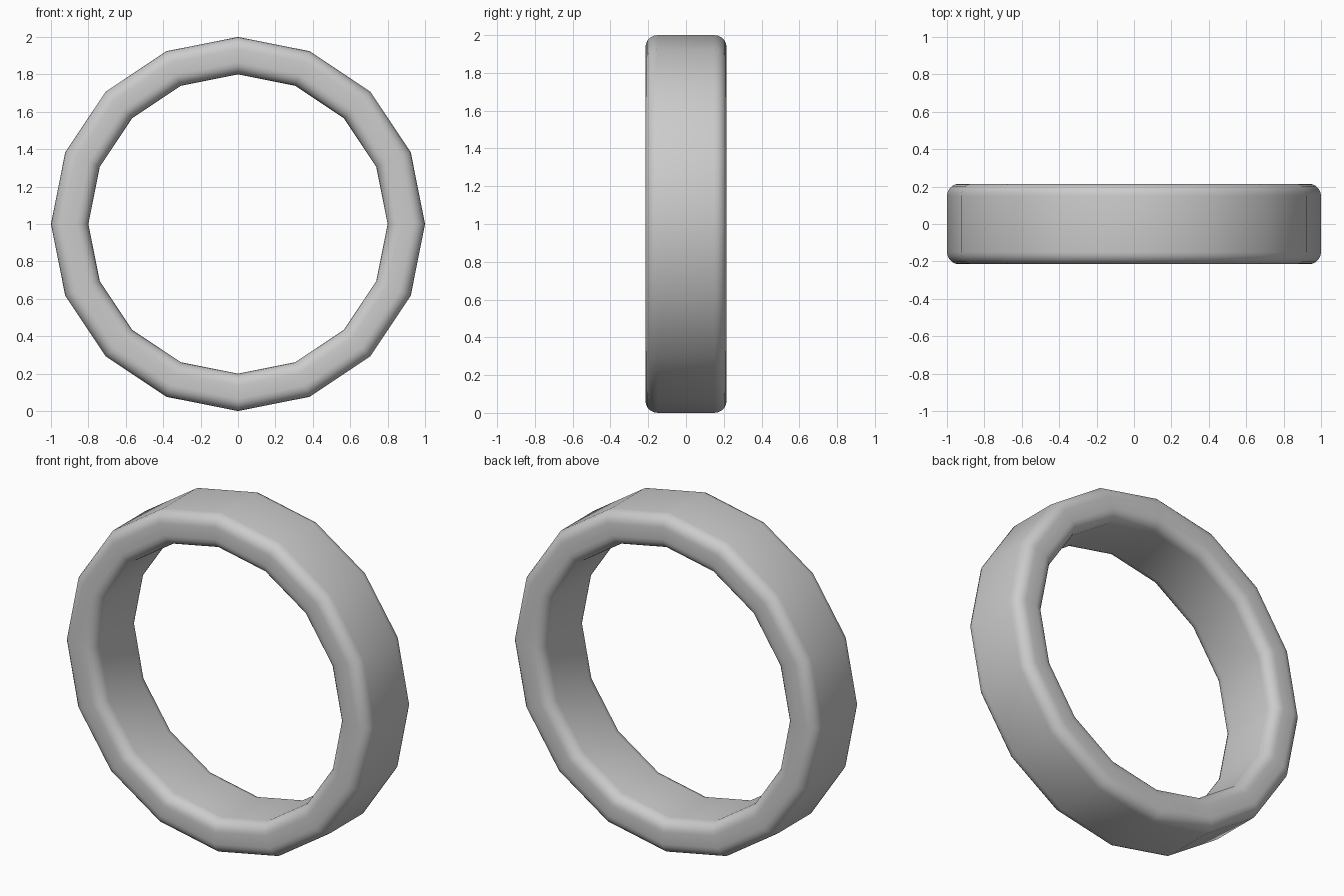
import bpy, bmesh
from math import sin, cos, pi

if "Cube" in bpy.data.objects:
    bpy.data.objects.remove(bpy.data.objects["Cube"])

SIDES = 16
R_OUT, R_IN, HALF_W = 1.0, 0.8, 0.215
BEVEL, STEPS = 0.065, 5

# Rounded rectangle cross-section as (radius, y)
profile = []
corners = [(R_OUT - BEVEL, HALF_W - BEVEL, 0), (R_IN + BEVEL, HALF_W - BEVEL, pi / 2),
           (R_IN + BEVEL, -HALF_W + BEVEL, pi), (R_OUT - BEVEL, -HALF_W + BEVEL, 1.5 * pi)]
for r, y, start in corners:
    for i in range(STEPS + 1):
        a = start + i / STEPS * pi / 2
        profile.append((r + BEVEL * cos(a), y + BEVEL * sin(a)))

# Sweep the section around the y axis in 16 sides
bm = bmesh.new()
rings = []
for s in range(SIDES):
    t = 2 * pi * s / SIDES
    rings.append([bm.verts.new((r * cos(t), y, 1 + r * sin(t))) for r, y in profile])
n = len(profile)
for s in range(SIDES):
    a, b = rings[s], rings[(s + 1) % SIDES]
    for i in range(n):
        j = (i + 1) % n
        bm.faces.new((a[i], a[j], b[j], b[i])).smooth = True
bmesh.ops.recalc_face_normals(bm, faces=bm.faces)

mesh = bpy.data.meshes.new("ring_band")
bm.to_mesh(mesh)
bm.free()
ring = bpy.data.objects.new("ring_band", mesh)
bpy.context.collection.objects.link(ring)
